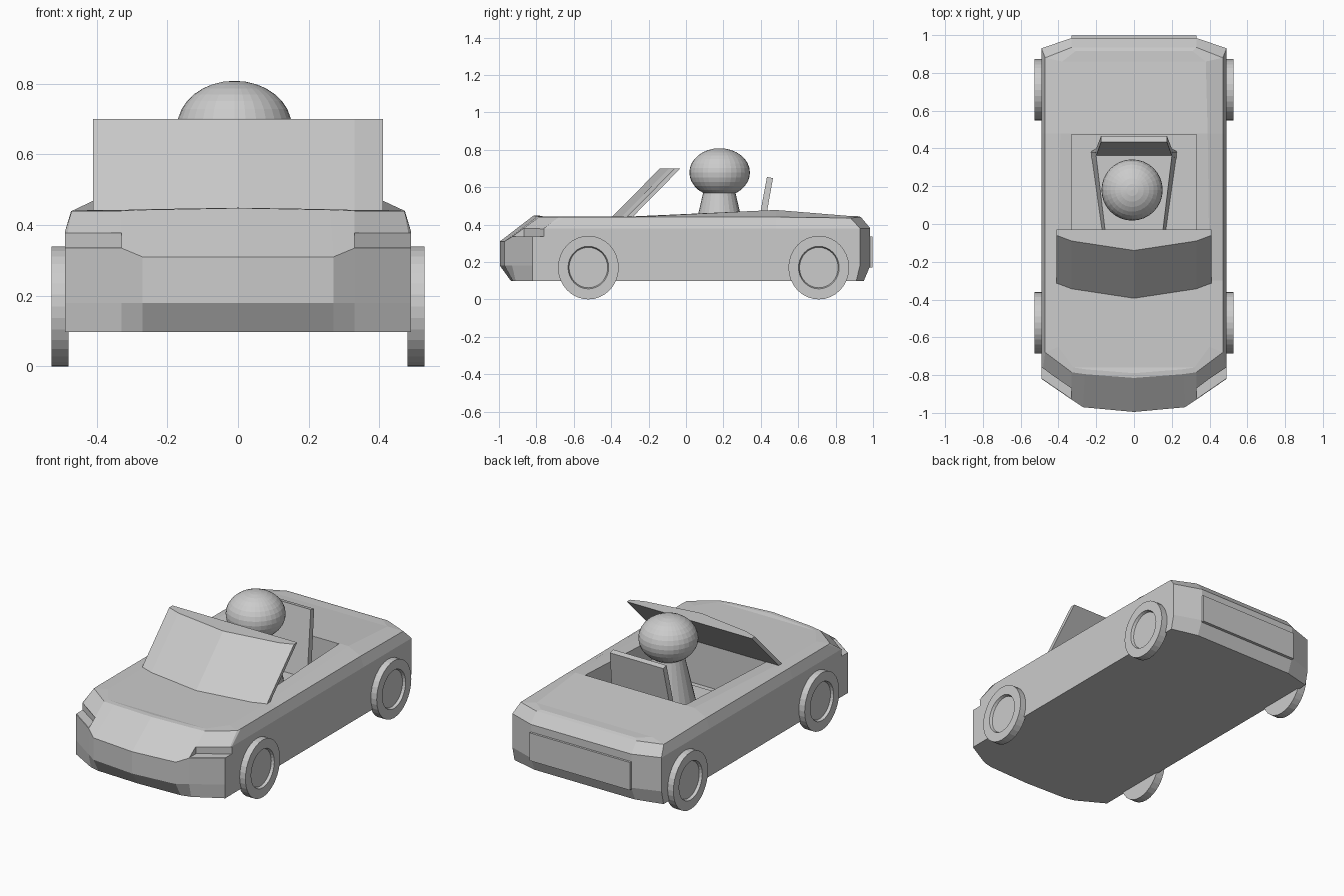
import bpy, bmesh
from math import sin, cos, pi

if "Cube" in bpy.data.objects:
    bpy.data.objects.remove(bpy.data.objects["Cube"])


def loft(name, rings):
    """Skin matching closed rings; caps are made of rows joining opposite points."""
    bm = bmesh.new()
    vs = [[bm.verts.new(p) for p in r] for r in rings]
    n = len(rings[0])
    for a, b in zip(vs, vs[1:]):
        for i in range(n):
            j = (i + 1) % n
            bm.faces.new((a[i], a[j], b[j], b[i]))
    for r in (vs[0], vs[-1]):
        for i in range(n // 2):
            row = [r[i], r[i + 1], r[(n - i - 1) % n], r[(n - i) % n]]
            bm.faces.new(list(dict.fromkeys(row)))
    bmesh.ops.recalc_face_normals(bm, faces=bm.faces)
    me = bpy.data.meshes.new(name)
    bm.to_mesh(me)
    bm.free()
    ob = bpy.data.objects.new(name, me)
    bpy.context.collection.objects.link(ob)
    return ob


def mirrored(half):
    """Complete a half outline that starts and ends on x = 0."""
    return half + [(-x, y, z) for x, y, z in half[-2:0:-1]]


def box_ring(w, y0, y1, z0, z1):
    return mirrored([(0, y0, z0), (w, y0, z0), (w, y1, z1), (0, y1, z1)])


def cut(ob, cutter):
    cutter.hide_render = True
    cutter.hide_set(True)
    m = ob.modifiers.new("cut", 'BOOLEAN')
    m.operation = 'DIFFERENCE'
    m.solver = 'EXACT'
    m.object = cutter


# Car body: half outlines from the nose round to the tail
plan = [(0, -.995), (.27, -.97), (.33, -.93), (.49, -.82), (.49, -.76),
        (.49, -.3), (.49, .48), (.49, .93), (.33, .985), (0, .985)]
sill_y = [-.935, -.925, -.91, -.82, -.76, -.3, .48, .91, .95, .95]
belt_z = [.31, .31, .335, .335, .38, .38, .38, .38, .38, .38]
shoulder = [(0, -.815, .448), (.26, -.795, .443), (.33, -.785, .44), (.47, -.68, .44),
            (.472, -.65, .44), (.472, -.3, .44), (.47, .48, .44), (.47, .88, .435),
            (.33, .935, .44), (0, .935, .44)]
deck = [(0, -.79, .449), (.25, -.77, .445), (.32, -.76, .443), (.40, -.65, .443),
        (.40, -.63, .443), (.40, -.3, .443), (.39, .48, .478), (.38, .86, .447),
        (.31, .915, .446), (0, .915, .446)]
body = loft("car_body", [
    mirrored([(p[0], y, .097) for p, y in zip(plan, sill_y)]),
    mirrored([(x, y, .18) for x, y in plan]),
    mirrored([(x, y, z) for (x, y), z in zip(plan, belt_z)]),
    mirrored(shoulder), mirrored(deck)])

# Cockpit opening and headlight notches
cut(body, loft("cockpit_cutter", [box_ring(.33, -.285, .475, .19, .19),
                                  box_ring(.33, -.285, .475, .7, .7)]))
for s, side in ((1, "right"), (-1, "left")):
    notch = [(.33, -1.0), (.6, -.85), (.6, -.685), (.33, -.865)]
    cut(body, loft("headlight_cutter_" + side,
                   [[(s * x, y, z) for x, y in notch] for z in (.337, .378)]))

# Windshield: leaning block with a faceted front
glass = [(0, -.14), (.33, -.09), (.41, -.06), (.41, -.03), (0, -.03)]
loft("windshield", [mirrored([(x, y - .26, .436) for x, y in glass]),
                    mirrored([(x, y, .70) for x, y in glass])])

# Seat
loft("seat_back", [box_ring(.225, .345, .385, .185, .185),
                   box_ring(.2, .363, .40, .28, .28),
                   box_ring(.175, .433, .465, .655, .648)])
loft("seat_cushion", [
    mirrored([(0, -.1, z), (f, -.1, z), (r, .38, z), (0, .38, z)])
    for z, f, r in ((.185, .16, .228), (.28, .145, .203))])

# Peg driver
bpy.ops.mesh.primitive_uv_sphere_add(segments=32, ring_count=16, radius=1,
                                     location=(-.01, .18, .678))
head = bpy.context.object
head.name = "driver_head"
head.scale = (.162, .162, .13)
bpy.ops.mesh.primitive_cone_add(vertices=24, radius1=.155, radius2=.083, depth=.31,
                                location=(-.01, .178, .43))
bpy.context.object.name = "driver_body"

# Rear number panel
loft("rear_panel", [box_ring(.33, .975, .998, .17, .17),
                    box_ring(.33, .975, .998, .335, .335)])

# Wheels with recessed hubs
for s, side in ((1, "right"), (-1, "left")):
    for y, end in ((-.522, "front"), (.71, "rear")):
        rings = [[(s * x, y + .955 * r * cos(2 * pi * i / 32), .17 + r * sin(2 * pi * i / 32))
                  for i in range(32)]
                 for r, x in ((.17, .48), (.17, .528), (.114, .528), (.108, .512))]
        loft("wheel_%s_%s" % (end, side), rings)
